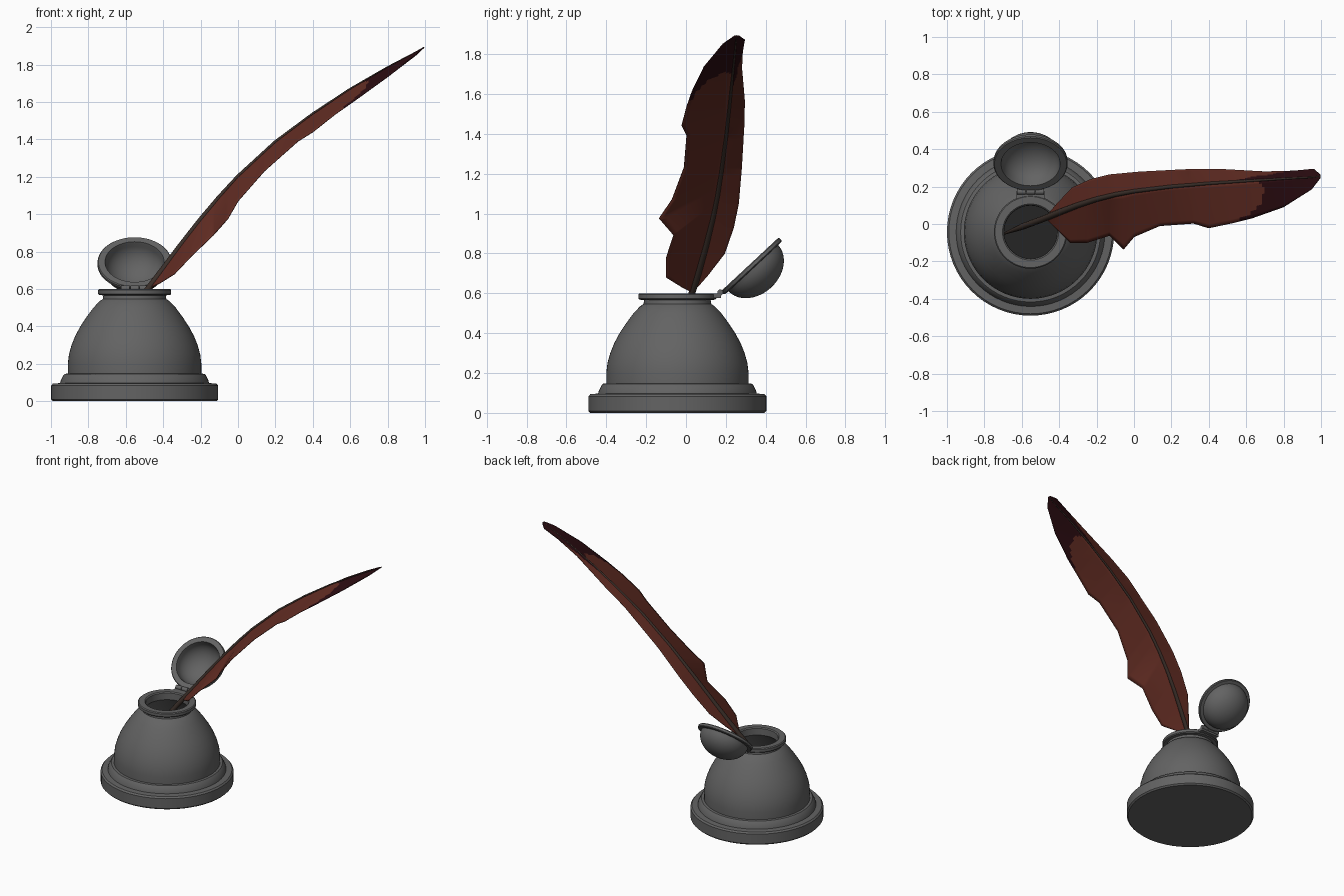
import bpy, bmesh, math, random
from mathutils import Vector

if "Cube" in bpy.data.objects:
    bpy.data.objects.remove(bpy.data.objects["Cube"])

random.seed(4)
CX, CY = -0.553, -0.043


def material(name, rgb):
    m = bpy.data.materials.new(name)
    m.diffuse_color = (*rgb, 1)
    m.use_nodes = True
    m.node_tree.nodes["Principled BSDF"].inputs["Base Color"].default_value = m.diffuse_color
    return m


METAL = material("grey metal", (0.125, 0.125, 0.125))
INK = material("black ink", (0.018, 0.018, 0.018))
RED = material("russet vane", (0.125, 0.026, 0.017))
TIP = material("dark tip", (0.026, 0.004, 0.006))
SHAFT = material("brown shaft", (0.042, 0.028, 0.022))


def finish(name, bm, mats, angle=35):
    bmesh.ops.remove_doubles(bm, verts=bm.verts, dist=1e-5)
    bmesh.ops.recalc_face_normals(bm, faces=bm.faces)
    me = bpy.data.meshes.new(name)
    bm.to_mesh(me)
    bm.free()
    ob = bpy.data.objects.new(name, me)
    bpy.context.collection.objects.link(ob)
    for m in mats:
        me.materials.append(m)
    bpy.ops.object.select_all(action='DESELECT')
    ob.select_set(True)
    bpy.context.view_layer.objects.active = ob
    bpy.ops.object.shade_smooth_by_angle(angle=math.radians(angle))
    return ob


def lathe(name, profile, mat, loc, rot_x=0, n=64):
    bm = bmesh.new()
    rings = [[bm.verts.new((r * math.cos(2 * math.pi * i / n), r * math.sin(2 * math.pi * i / n), z))
              for i in range(n)] for r, z in profile]
    for a, b in zip(rings, rings[1:]):
        for i in range(n):
            j = (i + 1) % n
            bm.faces.new((a[i], a[j], b[j], b[i]))
    bmesh.ops.dissolve_degenerate(bm, dist=1e-6, edges=bm.edges)
    ob = finish(name, bm, [mat])
    ob.location = loc
    ob.rotation_euler.x = rot_x
    return ob


def along(points, x):
    """Point on a polyline at a given x."""
    x = min(max(x, points[0][0]), points[-1][0])
    for p, q in zip(points, points[1:]):
        if x <= q[0]:
            return Vector(p).lerp(Vector(q), (x - p[0]) / (q[0] - p[0]))
    return Vector(points[-1])


# Inkwell: stepped base, domed body, lip and hollow inside
lathe("inkwell", [(0, 0), (0.437, 0), (0.447, 0.01), (0.447, 0.083), (0.437, 0.094), (0.398, 0.097),
                  (0.395, 0.11), (0.38, 0.14), (0.374, 0.146), (0.357, 0.148), (0.357, 0.2), (0.351, 0.25),
                  (0.337, 0.3), (0.317, 0.35), (0.29, 0.4), (0.257, 0.45), (0.22, 0.5), (0.187, 0.535),
                  (0.17, 0.546), (0.167, 0.566), (0.19, 0.568), (0.196, 0.574), (0.196, 0.594),
                  (0.19, 0.6), (0.15, 0.6), (0.143, 0.593), (0.141, 0.545), (0.2, 0.49), (0.27, 0.4),
                  (0.32, 0.3), (0.335, 0.2), (0.335, 0.13), (0, 0.13)], METAL, (CX, CY, 0))
lathe("ink", [(0, 0.25), (0.325, 0.25)], INK, (CX, CY, 0))

# Lid: hollow dome, tipped open behind the lip
arc = [math.radians(a) for a in range(0, 91, 9)]
inner = [(0.155 * math.cos(t), 0.012 + 0.13 * math.sin(t)) for t in reversed(arc)]
outer = [(0.17 * math.cos(t), 0.026 + 0.132 * math.sin(t)) for t in arc]
rim = [(0.158, 0.0), (0.193, 0.0), (0.198, 0.005), (0.198, 0.02), (0.193, 0.025)]
lathe("lid", inner + rim + outer, METAL, (CX, 0.32, 0.745), math.atan2(-0.68, -0.73))

# Hinge: leaf on the lip and a pin with knuckles
bm = bmesh.new()
bmesh.ops.create_cube(bm, size=1)
bmesh.ops.scale(bm, vec=(0.15, 0.055, 0.022), verts=bm.verts)
bmesh.ops.translate(bm, vec=(CX, 0.148, 0.587), verts=bm.verts)
finish("hinge_leaf", bm, [METAL])
for k in (-1, 0, 1):
    bm = bmesh.new()
    bmesh.ops.create_cone(bm, cap_ends=True, segments=20, radius1=0.015, radius2=0.015, depth=0.046)
    ob = finish("hinge_knuckle", bm, [METAL])
    ob.rotation_euler.y = math.pi / 2
    ob.location = (CX + k * 0.05, 0.172, 0.604)

# Feather outline: shaft line, ragged near edge, smooth far edge
shaft = [(-0.69, -0.05, 0.3), (-0.6, -0.015, 0.435), (-0.5, 0.022, 0.575), (-0.4, 0.062, 0.705),
         (-0.3, 0.1, 0.84), (-0.2, 0.132, 0.97), (-0.1, 0.157, 1.09), (0, 0.175, 1.2), (0.2, 0.2, 1.385),
         (0.4, 0.217, 1.535), (0.6, 0.23, 1.668), (0.8, 0.242, 1.785), (0.95, 0.25, 1.865), (0.995, 0.255, 1.892)]
near = [(-0.47, 0.03, 0.605), (-0.42, -0.02, 0.63), (-0.34, -0.1, 0.68), (-0.25, -0.1, 0.775),
        (-0.13, -0.062, 0.89), (-0.055, -0.135, 0.975), (0, -0.07, 1.07), (0.14, -0.01, 1.23),
        (0.32, 0.003, 1.39), (0.4, -0.022, 1.44), (0.52, 0.003, 1.535), (0.63, 0.03, 1.612),
        (0.8, 0.09, 1.735), (0.95, 0.185, 1.85), (0.995, 0.245, 1.892)]
far = [(-0.47, 0.04, 0.61), (-0.41, 0.11, 0.69), (-0.33, 0.195, 0.8), (-0.23, 0.24, 0.93),
       (-0.13, 0.265, 1.05), (0.03, 0.28, 1.225), (0.3, 0.294, 1.465), (0.45, 0.295, 1.565),
       (0.7, 0.281, 1.73), (0.85, 0.285, 1.815), (0.96, 0.295, 1.87), (0.995, 0.265, 1.892)]

# Vanes: sheets from shaft to edge, dark towards the tip
xs = sorted({round(-0.47 + 0.015 * i, 3) for i in range(98)} | {p[0] for p in near + far})
COLS = 10
for name, edge in (("near_vane", near), ("far_vane", far)):
    bm = bmesh.new()
    rows = [[bm.verts.new(along(shaft, x).lerp(along(edge, x), c / COLS)) for c in range(COLS + 1)] for x in xs]
    jag = [random.uniform(-0.02, 0.02) for _ in range(COLS)]
    for a, b in zip(rows, rows[1:]):
        for c in range(COLS):
            f = bm.faces.new((a[c], a[c + 1], b[c + 1], b[c]))
            s = (c + 0.5) / COLS
            if edge is near:
                start = 0.56 + 0.15 * math.sin(math.pi * min(1, 0.25 + 0.75 * s)) + jag[c]
            else:
                start = 0.53 + 0.3 * s + jag[c]
            f.material_index = int(f.calc_center_median().x > start)
    ob = finish(name, bm, [RED, TIP], 60)
    mod = ob.modifiers.new("thickness", 'SOLIDIFY')
    mod.thickness = 0.005
    mod.offset = 0

# Quill shaft: tapered tube down into the ink
cu = bpy.data.curves.new("quill_shaft", 'CURVE')
cu.dimensions = '3D'
cu.bevel_depth = 0.017
cu.bevel_resolution = 3
cu.use_fill_caps = True
sp = cu.splines.new('POLY')
sp.points.add(len(shaft) - 1)
for i, p in enumerate(shaft):
    sp.points[i].co = (*p, 1)
    sp.points[i].radius = 0.35 if i == 0 else 1.0 - 0.82 * max(0, i - 3) / (len(shaft) - 4)
ob = bpy.data.objects.new("quill_shaft", cu)
bpy.context.collection.objects.link(ob)
cu.materials.append(SHAFT)
bpy.ops.object.select_all(action='DESELECT')
ob.select_set(True)
bpy.context.view_layer.objects.active = ob
bpy.ops.object.convert(target='MESH')
bpy.ops.object.shade_smooth_by_angle(angle=math.radians(40))
